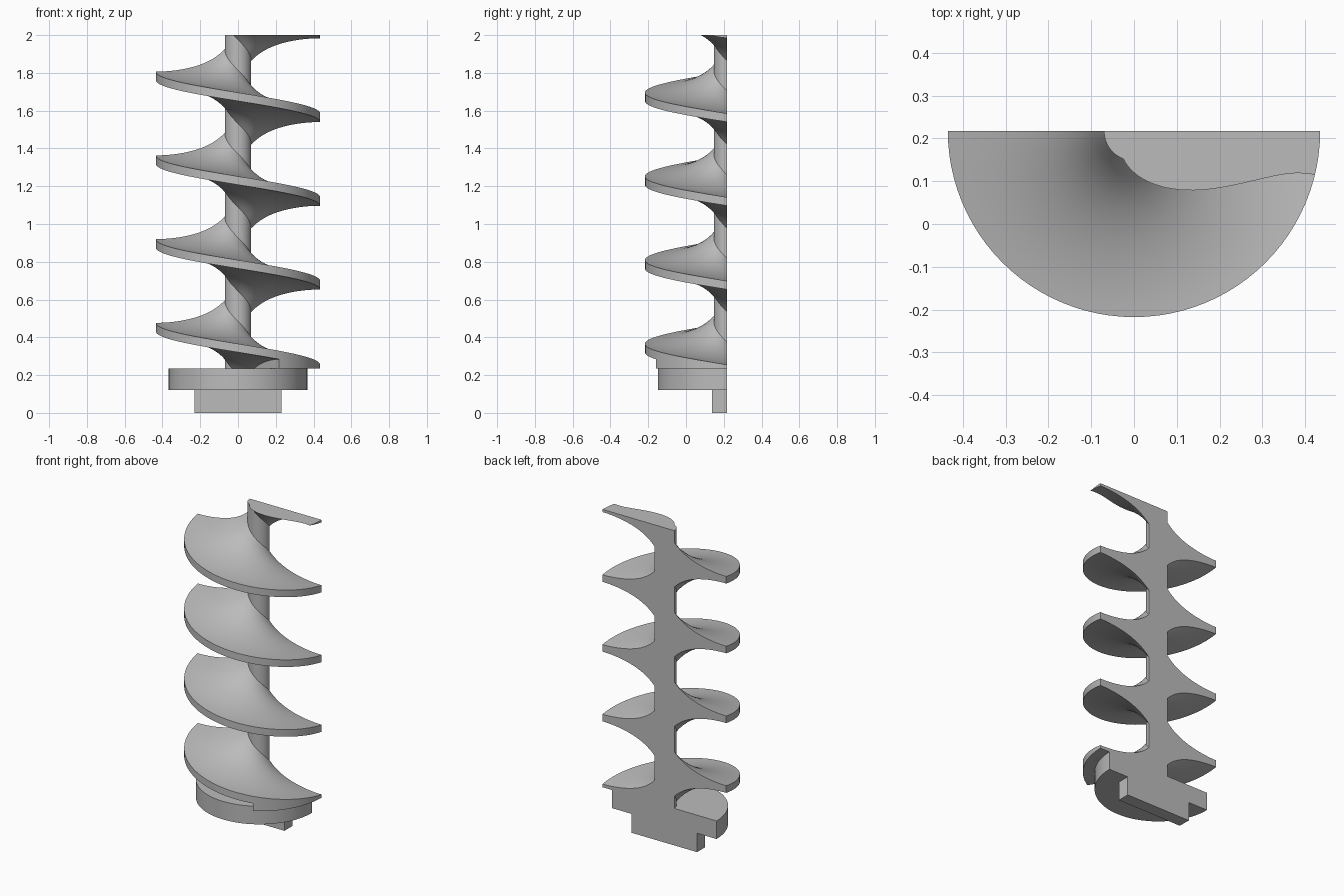
import bpy, bmesh, math

cube = bpy.data.objects.get("Cube")
if cube:
    bpy.data.objects.remove(cube)

steel = bpy.data.materials.new("plain_grey")
steel.use_nodes = True
GREY = (0.5, 0.5, 0.5, 1)
steel.diffuse_color = GREY
steel.node_tree.nodes["Principled BSDF"].inputs["Base Color"].default_value = GREY

AXIS_Y = 0.2175          # the screw axis lies on the flat back plane
SHAFT_R, FLIGHT_R = 0.07, 0.435
PITCH, RIM = 0.4433, 0.045
COLLAR_TOP, TOP = 0.235, 2.0
START = 0.21             # rim underside at the end of the lowest turn


def finish(name, bm):
    bmesh.ops.remove_doubles(bm, verts=bm.verts, dist=1e-5)
    bmesh.ops.recalc_face_normals(bm, faces=bm.faces)
    mesh = bpy.data.meshes.new(name)
    bm.to_mesh(mesh)
    bm.free()
    mesh.materials.append(steel)
    obj = bpy.data.objects.new(name, mesh)
    bpy.context.collection.objects.link(obj)
    bpy.ops.object.select_all(action='DESELECT')
    obj.select_set(True)
    bpy.context.view_layer.objects.active = obj
    bpy.ops.object.shade_smooth_by_angle(angle=math.radians(30))
    return obj


def clip(bm, z, up):
    """Cut away everything above (up) or below a height and cap the hole."""
    bmesh.ops.bisect_plane(bm, geom=bm.verts[:] + bm.edges[:] + bm.faces[:],
                           plane_co=(0, 0, z), plane_no=(0, 0, 1),
                           clear_outer=up, clear_inner=not up)
    bmesh.ops.holes_fill(bm, edges=[e for e in bm.edges if e.is_boundary], sides=0)


def sweep(name, profile, start=180, end=360, steps=48, trim=False):
    """Sweep a closed (radius, height) profile around the axis."""
    bm = bmesh.new()
    rings = []
    for i in range(steps + 1):
        deg = start + (end - start) * i / steps
        a = math.radians(deg)
        rings.append([bm.verts.new((r * math.cos(a), AXIS_Y + r * math.sin(a), z))
                      for r, z in profile(deg)])
    n = len(rings[0])
    for a, b in zip(rings, rings[1:]):
        for j in range(n):
            k = (j + 1) % n
            bm.faces.new((a[j], a[k], b[k], b[j]))
    bm.faces.new(rings[0])
    bm.faces.new(rings[-1][::-1])
    if trim:
        bmesh.ops.recalc_face_normals(bm, faces=bm.faces)
        clip(bm, TOP, True)
        clip(bm, COLLAR_TOP, False)
    return finish(name, bm)


def disc(radius, low, high):
    return lambda deg: [(0, low), (radius, low), (radius, high), (0, high)]


# Blade radii from rim to shaft, with the flare that thickens it inward
COUNT = 16
FLARE = []
for i in range(COUNT + 1):
    t = i / COUNT
    FLARE.append((FLIGHT_R + (SHAFT_R - FLIGHT_R) * t,
                  0.119 * (0.7 * t ** 2 + 0.3 * t ** 6)))


def rim_height(deg, turn):
    return START + PITCH * (turn + (360 - deg) / 360)


def blade(turn):
    def profile(deg):
        z = rim_height(deg, turn)
        return ([(r, z - d) for r, d in reversed(FLARE)] +
                [(r, z + RIM + d) for r, d in FLARE])
    return profile


# Shaft and helical blade turns
sweep("shaft", disc(SHAFT_R, COLLAR_TOP, TOP))
for turn in range(5):
    sweep(f"blade_turn_{turn + 1}", blade(turn), trim=turn in (0, 4))


# Solid wedge joining the lowest turn to the collar
def wedge(deg):
    top = max(COLLAR_TOP + 0.005, rim_height(deg, 0) + 0.02)
    return [(SHAFT_R, COLLAR_TOP), (FLIGHT_R, COLLAR_TOP), (FLIGHT_R, top), (SHAFT_R, top)]


sweep("blade_support", wedge, start=300, steps=16)

# Collar under the blade
sweep("collar", disc(0.367, 0.12, COLLAR_TOP))

# Drive tang at the base
bm = bmesh.new()
bmesh.ops.create_cube(bm, size=1)
for v in bm.verts:
    v.co.x *= 0.46
    v.co.y = AXIS_Y - 0.04 + v.co.y * 0.08
    v.co.z = 0.06 + v.co.z * 0.12
finish("drive_tang", bm)
